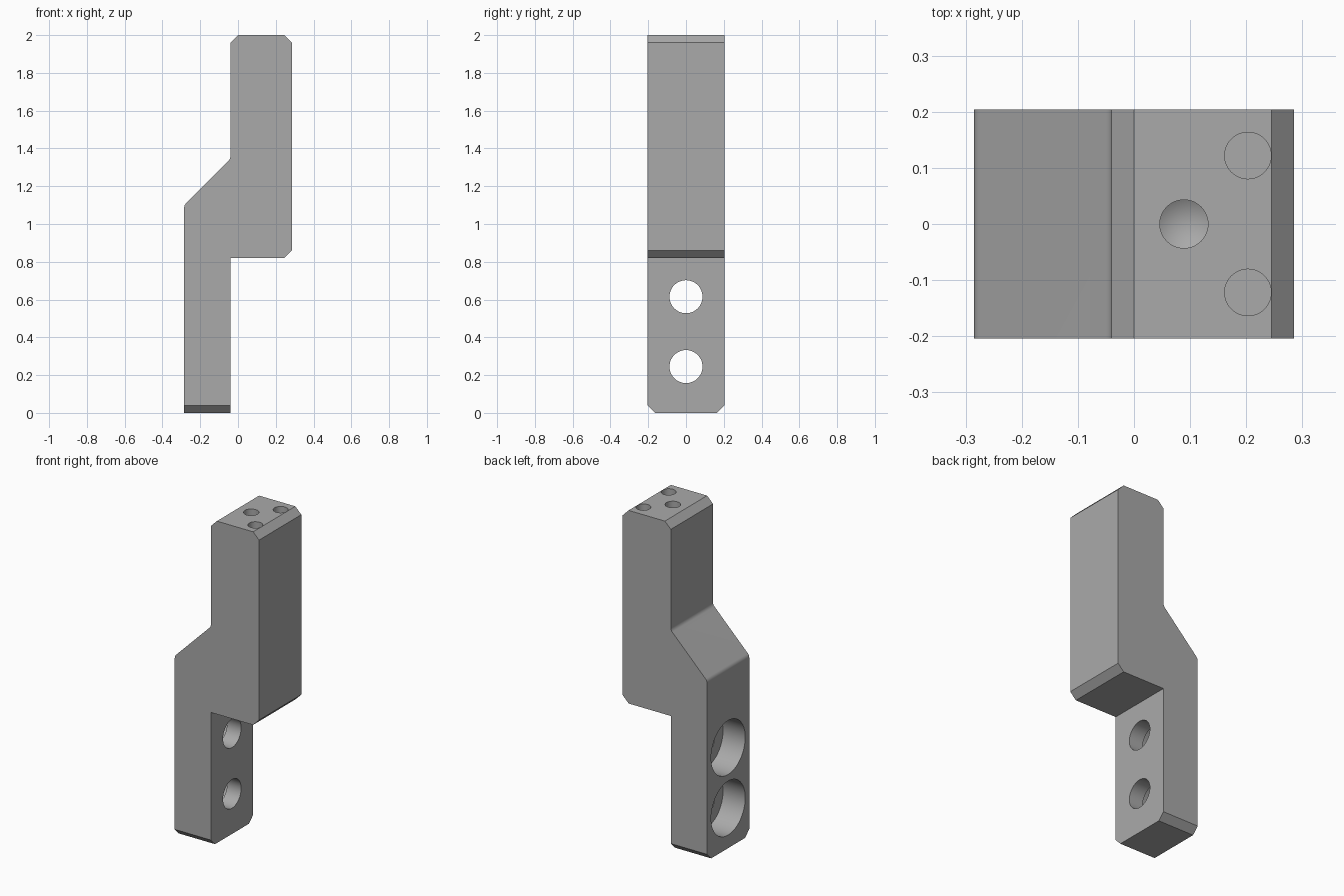
import bpy, bmesh, math
from mathutils import Vector, Matrix

if "Cube" in bpy.data.objects:
    bpy.data.objects.remove(bpy.data.objects["Cube"])

HALF = 0.204  # half depth of the bracket
C = 0.04      # chamfer size

steel = bpy.data.materials.new("grey steel")
steel.diffuse_color = (0.40, 0.40, 0.40, 1)
steel.use_nodes = True
steel.node_tree.nodes["Principled BSDF"].inputs["Base Color"].default_value = steel.diffuse_color


def prism(name, points, axis, half):
    """Extrude a closed 2D profile symmetrically along x or y."""
    place = {"y": lambda a, b, d: (a, d, b), "x": lambda a, b, d: (d, a, b)}[axis]
    bm = bmesh.new()
    face = bm.faces.new([bm.verts.new(place(a, b, -half)) for a, b in points])
    ext = bmesh.ops.extrude_face_region(bm, geom=[face])["geom"]
    shift = Vector(place(0, 0, 2 * half))
    bmesh.ops.translate(bm, vec=shift, verts=[v for v in ext if isinstance(v, bmesh.types.BMVert)])
    bmesh.ops.recalc_face_normals(bm, faces=bm.faces)
    return make(name, bm)


def make(name, bm):
    mesh = bpy.data.meshes.new(name)
    bm.to_mesh(mesh)
    bm.free()
    mesh.materials.append(steel)
    ob = bpy.data.objects.new(name, mesh)
    bpy.context.collection.objects.link(ob)
    return ob


def fillet(prev, corner, nxt, t, n=6):
    """Rounded replacement for a profile corner."""
    p, c, q = Vector(prev), Vector(corner), Vector(nxt)
    a, b = c + (p - c).normalized() * t, c + (q - c).normalized() * t
    return [tuple(a * (1 - s) ** 2 + c * 2 * s * (1 - s) + b * s * s)
            for s in (i / n for i in range(n + 1))]


def drill(name, start, direction, radius, depth, tip=0.0, n=48):
    """Cutter running from start along direction, with an optional conical tip."""
    bm = bmesh.new()
    over = 0.02
    rot = Vector(direction).to_track_quat("Z", "Y").to_matrix().to_4x4()
    base = Matrix.Translation(start) @ rot
    ret = bmesh.ops.create_cone(bm, cap_ends=True, segments=n, radius1=radius, radius2=radius,
                                depth=depth + over,
                                matrix=Matrix.Translation((0, 0, (depth - over) / 2)))
    if tip:
        end = [f for f in bm.faces if len(f.verts) > 4 and f.calc_center_median().z > 0]
        poke = bmesh.ops.poke(bm, faces=end)
        poke["verts"][0].co.z += tip
    bmesh.ops.transform(bm, matrix=base, verts=bm.verts)
    bmesh.ops.recalc_face_normals(bm, faces=bm.faces)
    return make(name, bm)


def apply_boolean(body, cutter, operation):
    mod = body.modifiers.new("cut", "BOOLEAN")
    mod.operation, mod.solver, mod.object = operation, "EXACT", cutter
    bpy.context.view_layer.objects.active = body
    bpy.ops.object.modifier_apply(modifier=mod.name)
    bpy.data.objects.remove(cutter)


# Offset bracket body
low, high = (-0.285, 1.10), (-0.04, 1.345)
profile = [(-0.285, 0), (-0.04, 0), (-0.04, 0.82), (0.285 - C, 0.82), (0.285, 0.82 + C),
           (0.285, 2 - C), (0.285 - C, 2), (0, 2), (-0.04, 2 - C)]
profile += fillet((-0.04, 2 - C), high, low, 0.015)
profile += fillet(high, low, (-0.285, 0), 0.015)
body = prism("offset_bracket", profile, "y", HALF)

# Chamfered foot corners
outline = [(-HALF + C, 0), (HALF - C, 0), (HALF, C), (HALF, 2.1), (-HALF, 2.1), (-HALF, C)]
apply_boolean(body, prism("foot_outline", outline, "x", 0.4), "INTERSECT")

# Counterbored bolt holes through the foot
for z in (0.245, 0.615):
    apply_boolean(body, drill("bolt_hole", (-0.30, 0, z), (1, 0, 0), 0.0875, 0.30), "DIFFERENCE")
    apply_boolean(body, drill("counterbore", (-0.285, 0, z), (1, 0, 0), 0.165, 0.15), "DIFFERENCE")

# Pointed centre hole and two flat dowel holes in the top
apply_boolean(body, drill("centre_hole", (0.089, 0, 2), (0, 0, -1), 0.043, 0.20, 0.025), "DIFFERENCE")
for y in (-0.122, 0.122):
    apply_boolean(body, drill("dowel_hole", (0.203, y, 2), (0, 0, -1), 0.0415, 0.16), "DIFFERENCE")

# Smooth bores and fillets, sharp edges elsewhere
bpy.ops.object.select_all(action="DESELECT")
body.select_set(True)
bpy.context.view_layer.objects.active = body
bpy.ops.object.shade_smooth_by_angle(angle=math.radians(25))
